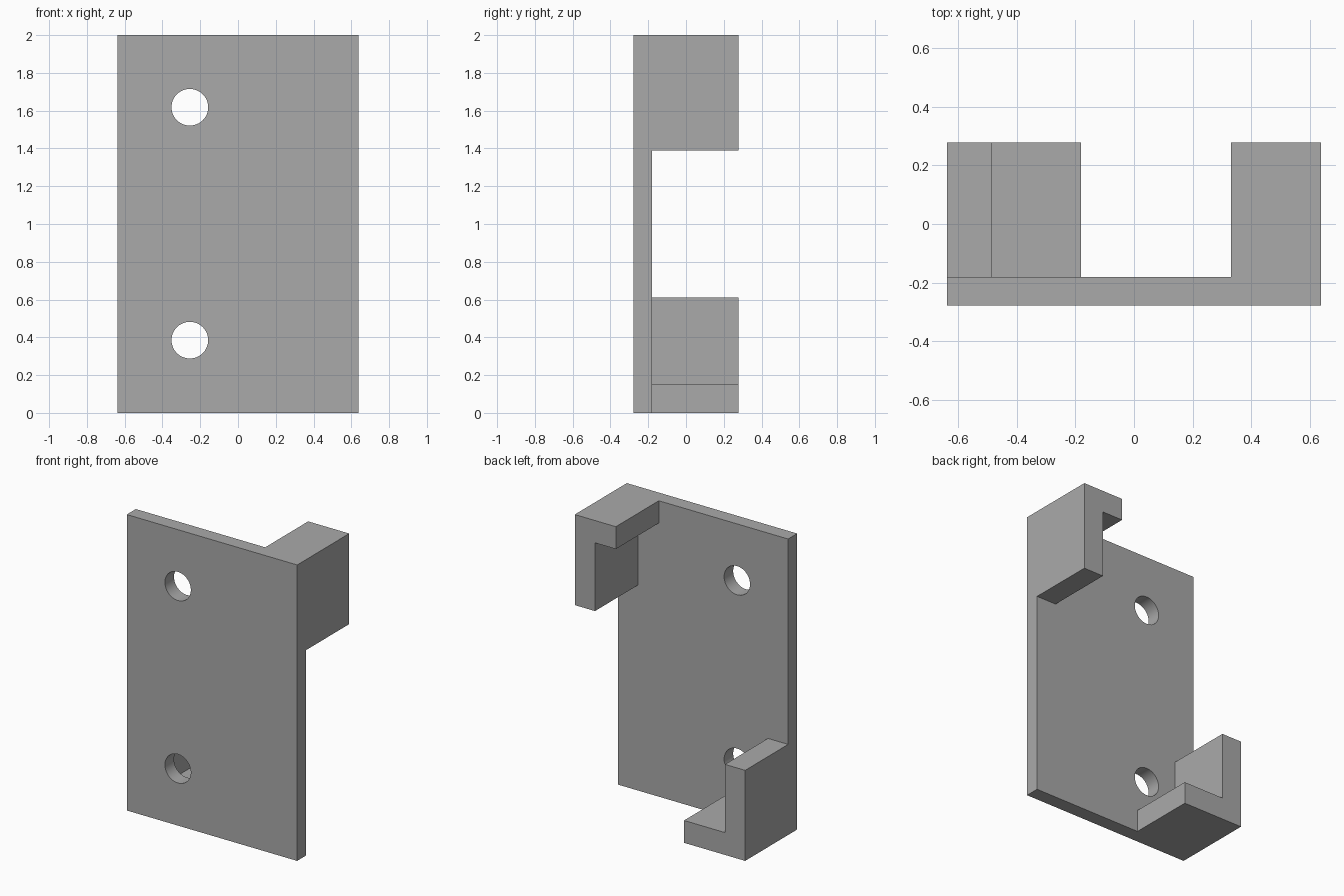
import bpy
import bmesh
import math
from mathutils import Matrix, Vector

cube = bpy.data.objects.get("Cube")
if cube:
    bpy.data.objects.remove(cube, do_unlink=True)

HALF_W, HEIGHT = 0.637, 2.0
FRONT, PLATE_BACK, BACK = -0.278, -0.181, 0.278
WALL = 0.151          # thickness of the hook walls
HOOK_H = 0.612        # height of each hook

grey = bpy.data.materials.new("plain grey")
grey.use_nodes = True
colour = (0.4, 0.4, 0.4, 1)
grey.diffuse_color = colour
grey.node_tree.nodes["Principled BSDF"].inputs["Base Color"].default_value = colour


def finish(name, bm):
    bmesh.ops.recalc_face_normals(bm, faces=bm.faces)
    mesh = bpy.data.meshes.new(name)
    bm.to_mesh(mesh)
    bm.free()
    mesh.materials.append(grey)
    obj = bpy.data.objects.new(name, mesh)
    bpy.context.collection.objects.link(obj)
    return obj


def extrude_profile(name, outline, y0, y1):
    """Extrude an (x, z) outline along y."""
    bm = bmesh.new()
    face = bm.faces.new([bm.verts.new((x, y0, z)) for x, z in outline])
    grown = bmesh.ops.extrude_face_region(bm, geom=[face])["geom"]
    verts = [v for v in grown if isinstance(v, bmesh.types.BMVert)]
    bmesh.ops.translate(bm, verts=verts, vec=Vector((0, y1 - y0, 0)))
    return finish(name, bm)


def hook_outline(width, sx, z0, sz):
    """L outline with its corner at a plate corner, flipped by sx and sz."""
    pts = [(0, 0), (width, 0), (width, WALL), (WALL, WALL), (WALL, HOOK_H), (0, HOOK_H)]
    return [(sx * (HALF_W - x), z0 + sz * z) for x, z in pts]


def apply_boolean(target, tool, operation):
    mod = target.modifiers.new(operation.lower(), 'BOOLEAN')
    mod.operation = operation
    mod.solver = 'EXACT'
    mod.object = tool
    bpy.context.view_layer.objects.active = target
    bpy.ops.object.modifier_apply(modifier=mod.name)
    bpy.data.objects.remove(tool, do_unlink=True)


# Flat plate
plate = extrude_profile("mounting_plate", [(-HALF_W, 0), (HALF_W, 0),
                        (HALF_W, HEIGHT), (-HALF_W, HEIGHT)], FRONT, PLATE_BACK)

# Two L-shaped hooks at opposite corners, merged with the plate
lower_hook = extrude_profile("lower_hook", hook_outline(0.457, -1, 0, 1), FRONT, BACK)
upper_hook = extrude_profile("upper_hook", hook_outline(0.307, 1, HEIGHT, -1), FRONT, BACK)
for hook in (lower_hook, upper_hook):
    apply_boolean(plate, hook, 'UNION')

# Two round screw holes
for z in (0.385, 1.618):
    bm = bmesh.new()
    place = Matrix.Translation((-0.255, FRONT, z)) @ Matrix.Rotation(math.pi / 2, 4, 'X')
    bmesh.ops.create_cone(bm, cap_ends=True, segments=48, radius1=0.097,
                          radius2=0.097, depth=0.4, matrix=place)
    drill = finish("hole_cutter", bm)
    drill.hide_render = True
    apply_boolean(plate, drill, 'DIFFERENCE')

# Merge coplanar faces and keep the hole walls smooth
bm = bmesh.new()
bm.from_mesh(plate.data)
bmesh.ops.remove_doubles(bm, verts=bm.verts, dist=0.0001)
bmesh.ops.dissolve_limit(bm, angle_limit=math.radians(1), verts=bm.verts, edges=bm.edges)
bm.to_mesh(plate.data)
bm.free()
bpy.ops.object.select_all(action='DESELECT')
plate.select_set(True)
bpy.context.view_layer.objects.active = plate
bpy.ops.object.shade_smooth_by_angle(angle=math.radians(30))
